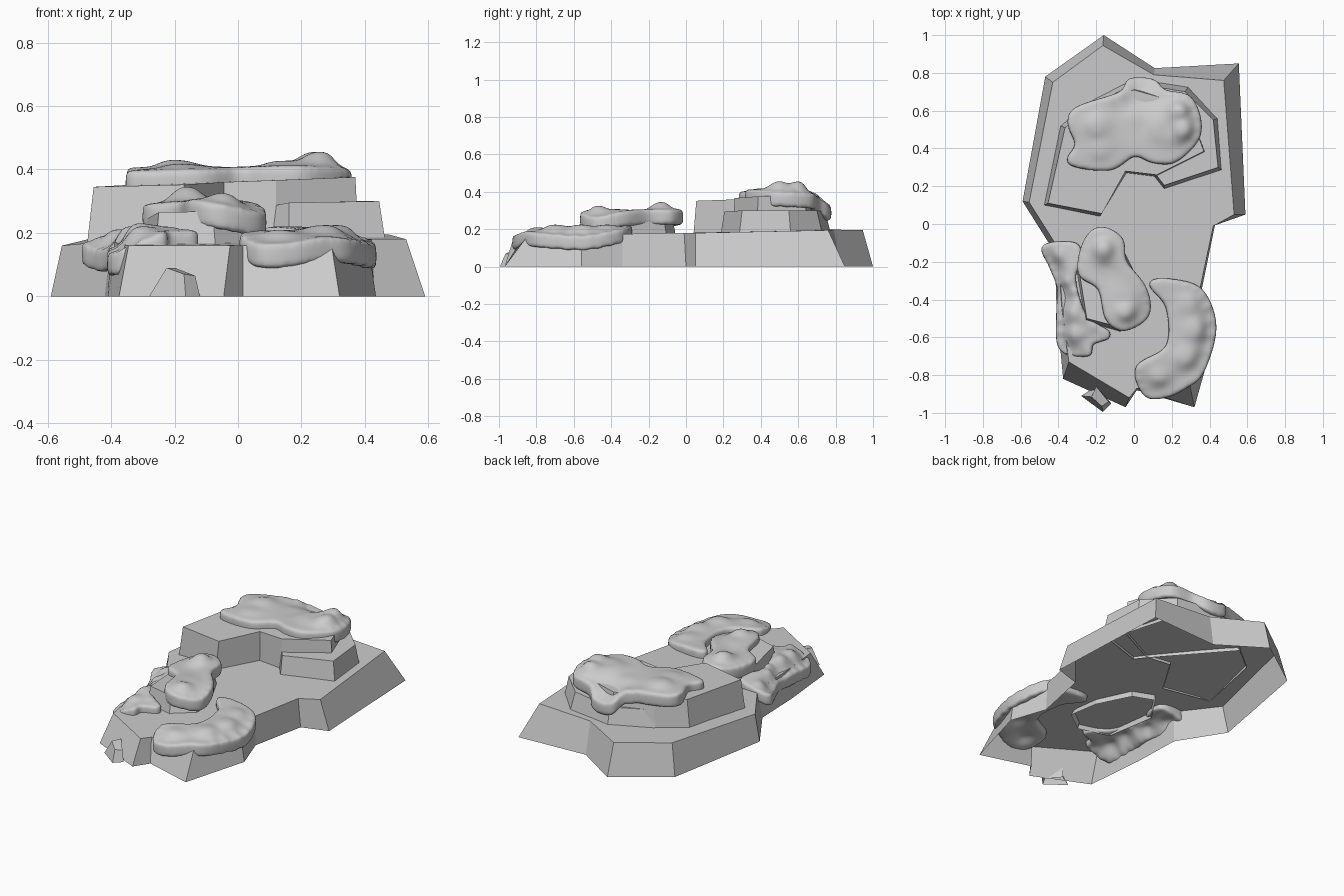
import bpy, bmesh
from mathutils import Vector


def make_object(name, mesh):
    ob = bpy.data.objects.new(name, mesh)
    bpy.context.collection.objects.link(ob)
    return ob


def rock(name, z0, rows):
    """Faceted rock, open below. Rows hold bottom x, y and top x, y, z per corner."""
    bm = bmesh.new()
    low = [bm.verts.new((r[0], r[1], z0)) for r in rows]
    top = [bm.verts.new(r[2:]) for r in rows]
    n = len(rows)
    for i in range(n):
        j = (i + 1) % n
        bm.faces.new((low[i], low[j], top[j], top[i]))
    bm.faces.new(top)
    area = sum(rows[i][0] * rows[(i + 1) % n][1] - rows[(i + 1) % n][0] * rows[i][1] for i in range(n))
    if area < 0:
        bmesh.ops.reverse_faces(bm, faces=bm.faces[:])
    me = bpy.data.meshes.new(name)
    bm.to_mesh(me)
    bm.free()
    return make_object(name, me)


def snow(name, rim, crest, thick=0.085, grow=0.012):
    """Rounded slab cut to the rim curve, then draped through rim and crest heights."""
    pts = [Vector(p) for p in rim]
    n = len(pts)
    curve = []
    for i in range(n):
        a, b, c, d = (pts[(i + k) % n] for k in (-1, 0, 1, 2))
        for s in range(6):
            t = s / 6
            curve.append(b + 0.5 * t * (c - a + t * (2*a - 5*b + 4*c - d + t * (3*(b - c) + d - a))))
    m = len(curve)
    area = sum(curve[i].x * curve[(i + 1) % m].y - curve[(i + 1) % m].x * curve[i].y for i in range(m))
    sign = 1 if area > 0 else -1
    bm = bmesh.new()
    vs = []
    for i, p in enumerate(curve):
        t = (curve[(i + 1) % m] - curve[i - 1]).to_2d().normalized() * sign * grow
        vs.append(bm.verts.new((p.x + t.y, p.y - t.x, -thick / 2)))
    face = bm.faces.new(vs)
    ext = bmesh.ops.extrude_face_region(bm, geom=[face])
    bmesh.ops.translate(bm, vec=(0, 0, thick), verts=[v for v in ext["geom"] if isinstance(v, bmesh.types.BMVert)])
    bmesh.ops.triangulate(bm, faces=[f for f in bm.faces if len(f.verts) > 4])
    bmesh.ops.recalc_face_normals(bm, faces=bm.faces[:])
    me = bpy.data.meshes.new(name)
    bm.to_mesh(me)
    bm.free()
    ob = make_object(name, me)
    re = ob.modifiers.new("Remesh", "REMESH")
    re.mode, re.voxel_size = "VOXEL", 0.012
    sm = ob.modifiers.new("Smooth", "SMOOTH")
    sm.factor, sm.iterations = 0.5, 12
    bpy.context.view_layer.update()
    dg = bpy.context.evaluated_depsgraph_get()
    new = bpy.data.meshes.new_from_object(ob.evaluated_get(dg))
    ob.modifiers.clear()
    ob.data = new
    # drape: inverse-distance blend of the control heights
    ctrl = curve[::2] + [Vector(c) for c in crest] * 2
    for v in new.vertices:
        ws = [1 / (((v.co.x - c.x)**2 + (v.co.y - c.y)**2) + 0.0006)**1.6 for c in ctrl]
        v.co.z += sum(w * c.z for w, c in zip(ws, ctrl)) / sum(ws)
    new.polygons.foreach_set("use_smooth", [True] * len(new.polygons))
    return ob


# Wide bottom slab
rock("base_rock", 0, [
    (-.16, 1.0, -.165, .945, .195), (.11, .825, .105, .79, .198), (.555, .85, .475, .76, .195),
    (.59, .05, .53, .05, .18), (.43, 0, .42, -.01, .18), (.36, -.34, .35, -.34, .175),
    (.435, -.56, .41, -.56, .168), (.32, -.97, .295, -.85, .16), (.015, -.88, .015, -.87, .16),
    (-.045, -.97, -.025, -.92, .16), (-.375, -.82, -.345, -.73, .16), (-.41, -.45, -.38, -.45, .168),
    (-.42, -.15, -.40, -.13, .175), (-.59, .12, -.555, .115, .16), (-.47, .78, -.43, .75, .19)])
# Rear tiers
rock("rear_upper_rock", .17, [
    (-.475, .10, -.455, .11, .345), (-.18, .04, -.17, .055, .352), (-.04, .27, -.045, .28, .36),
    (.12, .25, .12, .26, .366), (.38, .38, .37, .385, .376), (.30, .66, .28, .63, .38),
    (0, .74, 0, .71, .375), (-.23, .65, -.22, .62, .365), (-.39, .52, -.365, .51, .35)])
rock("rear_ledge_rock", .17, [
    (.10, .26, .11, .27, .285), (.16, .185, .16, .205, .295), (.465, .285, .445, .30, .30),
    (.445, .56, .42, .55, .30), (.29, .73, .27, .70, .30), (0, .775, 0, .745, .295),
    (-.24, .65, -.23, .62, .29)])
# Front tier and small stone
rock("front_rock", .14, [
    (-.31, -.22, -.295, -.22, .24), (-.26, -.52, -.25, -.50, .265), (-.07, -.575, -.08, -.545, .268),
    (.06, -.48, 0, -.44, .268), (.03, -.30, .01, -.30, .265), (-.07, -.10, -.08, -.12, .26),
    (-.20, -.05, -.20, -.07, .25)])
rock("pebble", 0, [
    (-.28, -.91, -.225, -.915, .09), (-.165, -.995, -.17, -.965, .07), (-.12, -.95, -.135, -.94, .065),
    (-.20, -.86, -.20, -.86, .09)])

# Snow caps
snow("rear_snow", [
    (-.34, .53, .365), (-.30, .61, .36), (-.07, .69, .36), (-.02, .76, .29), (.10, .755, .29),
    (.16, .70, .34), (.30, .66, .35), (.345, .48, .36), (.22, .34, .37), (.10, .335, .37),
    (0, .37, .365), (-.13, .295, .36), (-.34, .325, .355), (-.30, .42, .36)],
    [(-.2, .52, .388), (-.18, .4, .375), (0, .52, .365), (.15, .5, .385), (.26, .5, .415), (.24, .6, .415)])
snow("front_snow", [
    (-.18, -.025, .265), (-.07, -.08, .265), (-.05, -.20, .265), (.055, -.34, .255), (.07, -.48, .225),
    (-.05, -.555, .25), (-.14, -.50, .265), (-.18, -.34, .26), (-.285, -.26, .25), (-.26, -.10, .25)],
    [(-.16, -.13, .305), (-.14, -.27, .255), (-.06, -.38, .265), (-.05, -.47, .285)])
snow("left_snow", [
    (-.475, -.12, .14), (-.31, -.11, .18), (-.29, -.20, .19), (-.32, -.29, .19), (-.26, -.49, .19),
    (-.13, -.585, .17), (-.23, -.63, .17), (-.24, -.69, .165), (-.385, -.66, .10), (-.40, -.48, .11),
    (-.395, -.34, .11), (-.44, -.22, .11)],
    [(-.38, -.16, .175), (-.35, -.30, .185), (-.31, -.47, .195), (-.30, -.58, .185)], .075)
snow("right_snow", [
    (.09, -.315, .18), (.22, -.305, .18), (.36, -.36, .16), (.425, -.55, .125), (.36, -.78, .14),
    (.27, -.86, .15), (.16, -.91, .13), (.06, -.90, .13), (.02, -.76, .165), (.18, -.65, .17),
    (.18, -.44, .175)],
    [(.28, -.42, .185), (.31, -.56, .185), (.27, -.70, .185), (.13, -.80, .17)], .08)
